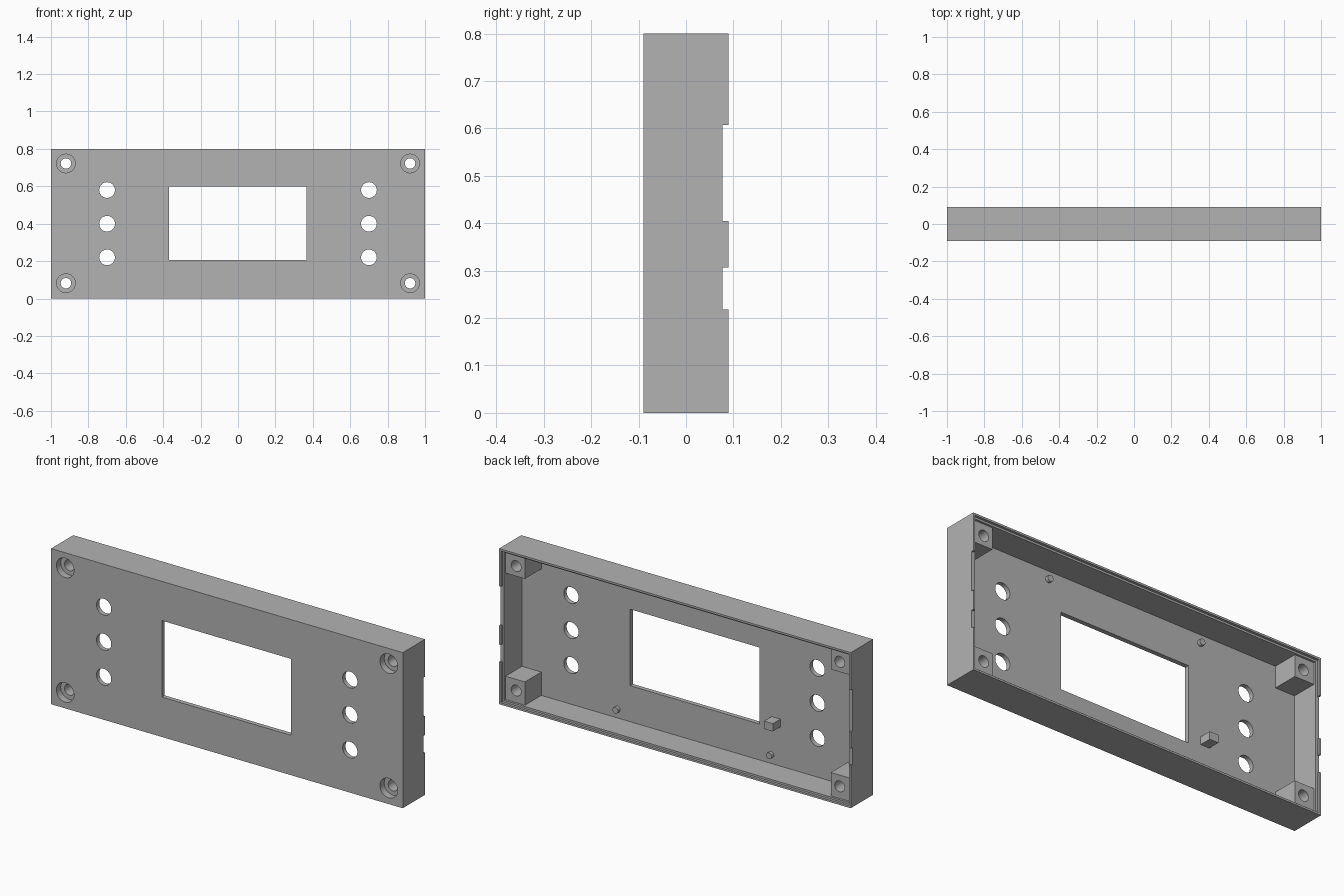
import bpy
import math

scene_cube = bpy.data.objects.get("Cube")
if scene_cube:
    bpy.data.objects.remove(scene_cube, do_unlink=True)

grey = bpy.data.materials.new("plain_grey")
grey.use_nodes = True
tone = (0.45, 0.45, 0.45, 1)
grey.diffuse_color = tone
grey.node_tree.nodes["Principled BSDF"].inputs["Base Color"].default_value = tone


def box(name, xs, ys, zs):
    """Box from its extents on each axis."""
    spans = (xs, ys, zs)
    bpy.ops.mesh.primitive_cube_add(size=1, location=[sum(s) / 2 for s in spans])
    ob = bpy.context.object
    ob.name = name
    ob.scale = [s[1] - s[0] for s in spans]
    bpy.ops.object.transform_apply(location=True, rotation=False, scale=True)
    ob.data.materials.append(grey)
    return ob


def rod(name, x, z, radius, ys, sides=32):
    """Cylinder running front to back."""
    bpy.ops.mesh.primitive_cylinder_add(
        vertices=sides, radius=radius, depth=ys[1] - ys[0],
        location=(x, sum(ys) / 2, z), rotation=(math.pi / 2, 0, 0))
    ob = bpy.context.object
    ob.name = name
    bpy.ops.object.transform_apply(location=True, rotation=True, scale=True)
    ob.data.materials.append(grey)
    return ob


def combine(target, tool, operation="DIFFERENCE"):
    """Apply a boolean and discard the tool."""
    mod = target.modifiers.new("cut", "BOOLEAN")
    mod.operation = operation
    mod.solver = "EXACT"
    mod.object = tool
    tool.hide_render = True
    bpy.ops.object.select_all(action="DESELECT")
    target.select_set(True)
    bpy.context.view_layer.objects.active = target
    bpy.ops.object.modifier_apply(modifier=mod.name)
    bpy.data.objects.remove(tool, do_unlink=True)


FRONT, BACK, INNER, LEDGE = -0.09, 0.09, -0.067, 0.077
HEIGHT, WALL, LIP = 0.8, 0.02, 0.01

# Open-backed tray with a stepped rim
shell = box("panel_shell", (-1, 1), (FRONT, BACK), (0, HEIGHT))
for inset, start in ((WALL, INNER), (LIP, LEDGE)):
    combine(shell, box("cavity", (inset - 1, 1 - inset), (start, 0.2),
                       (inset, HEIGHT - inset)))

# Corner screw bosses
for side in (-1, 1):
    xs = sorted((side * 0.87, side * 0.985))
    for zs in ((0.015, 0.14), (0.67, 0.785)):
        combine(shell, box("boss", xs, (-0.08, 0.066), zs), "UNION")

# Screw holes, counterbores and button holes
for x in (-0.92, 0.92):
    for z in (0.082, 0.722):
        combine(shell, rod("screw_hole", x, z, 0.028, (-0.2, 0.2)))
        combine(shell, rod("counterbore", x, z, 0.05, (-0.2, -0.055)))
for x in (-0.7, 0.7):
    for z in (0.22, 0.4, 0.58):
        combine(shell, rod("button_hole", x, z, 0.042, (-0.2, 0)))

# Display window
combine(shell, box("window", (-0.37, 0.365), (-0.2, 0), (0.205, 0.598)))

# Notches in the side lips
for side, low in ((-1, 0.39), (1, 0.405)):
    xs = sorted((side * 0.985, side * 1.1))
    for zs in ((low, 0.607), (0.218, 0.307)):
        combine(shell, box("notch", xs, (LEDGE, 0.2), zs))

bpy.ops.object.shade_smooth_by_angle(angle=math.radians(30))

# Locating pins and support block inside
for x in (-0.437, 0.437):
    for z in (0.065, 0.736):
        rod("locating_pin", x, z, 0.016, (-0.07, -0.05), 24)
        bpy.ops.object.shade_smooth_by_angle(angle=math.radians(30))
box("support_block", (-0.49, -0.44), (-0.07, -0.005), (0.222, 0.262))
